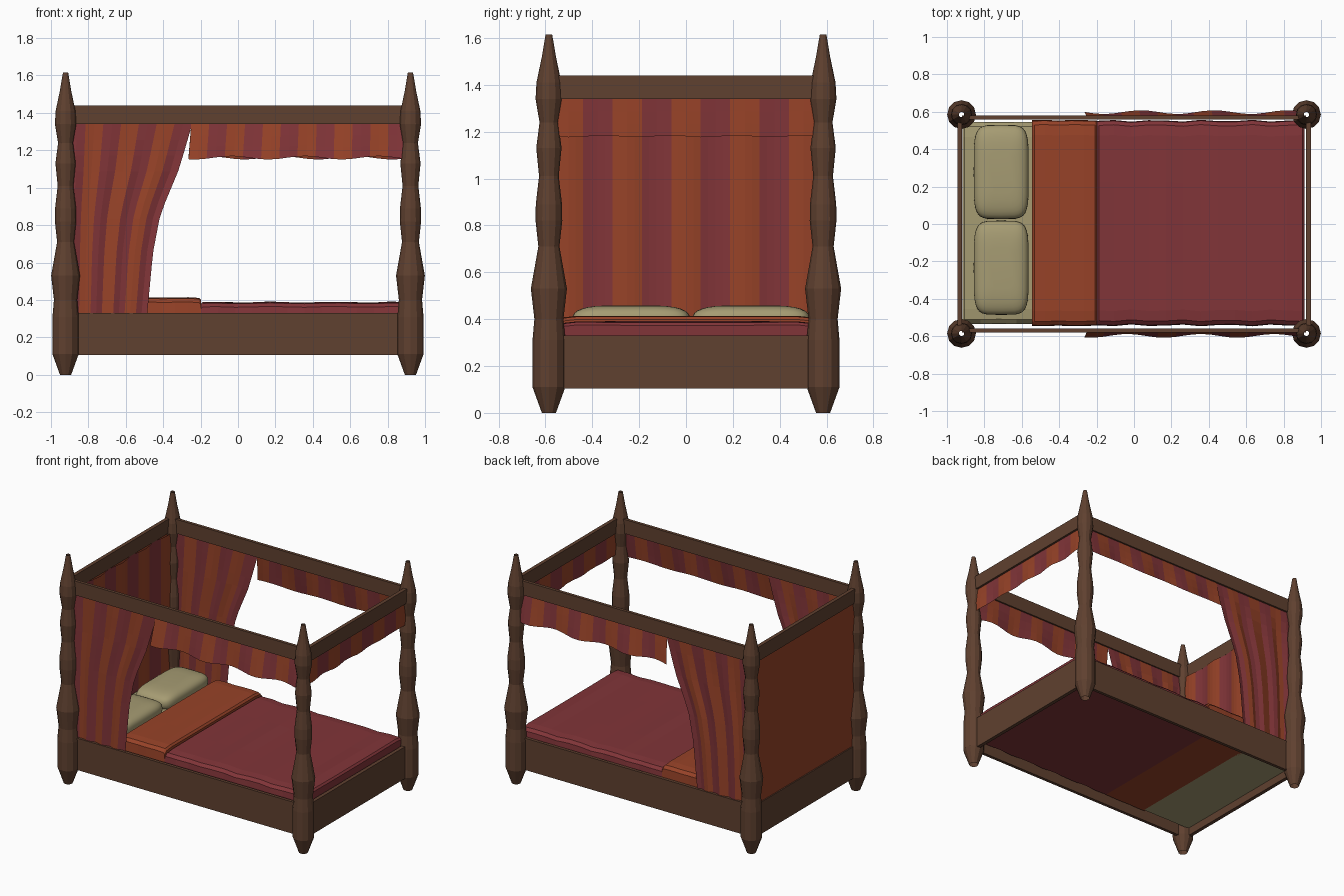
import bpy, math
from math import sin, cos, pi

if "Cube" in bpy.data.objects:
    bpy.data.objects.remove(bpy.data.objects["Cube"])


def material(name, rgb):
    m = bpy.data.materials.new(name)
    m.diffuse_color = (*rgb, 1)
    m.use_nodes = True
    m.node_tree.nodes["Principled BSDF"].inputs["Base Color"].default_value = m.diffuse_color
    return m


WOOD = material("dark_wood", (0.115, 0.052, 0.029))
RED = material("red_cloth", (0.22, 0.035, 0.04))
ORANGE = material("orange_cloth", (0.31, 0.055, 0.021))
PALE = material("pale_linen", (0.38, 0.33, 0.17))


def make(name, verts, faces, mats, smooth=False):
    me = bpy.data.meshes.new(name)
    me.from_pydata(verts, [], faces)
    for m in mats:
        me.materials.append(m)
    for p in me.polygons:
        p.use_smooth = smooth
    ob = bpy.data.objects.new(name, me)
    bpy.context.collection.objects.link(ob)
    return ob


def box(name, x0, x1, y0, y1, z0, z1, mat):
    v = [(x, y, z) for x in (x0, x1) for y in (y0, y1) for z in (z0, z1)]
    f = [(0, 1, 3, 2), (4, 6, 7, 5), (0, 4, 5, 1), (2, 3, 7, 6), (0, 2, 6, 4), (1, 5, 7, 3)]
    return make(name, v, f, [mat])


def loft(name, rings, mat, caps=True, smooth=False):
    n = len(rings[0])
    verts = [p for r in rings for p in r]
    faces = [(i * n + j, i * n + (j + 1) % n, (i + 1) * n + (j + 1) % n, (i + 1) * n + j)
             for i in range(len(rings) - 1) for j in range(n)]
    if caps:
        faces += [tuple(range(n))[::-1], tuple(range(len(verts) - n, len(verts)))]
    return make(name, verts, faces, [mat], smooth)


def striped(name, fn, stripes, rows, sub=2, first=0):
    """Hanging cloth: fn(u, v) gives a point, v = 0 at the top; stripes alternate colour."""
    cols = stripes * sub
    verts = [fn(i / cols, j / rows) for j in range(rows + 1) for i in range(cols + 1)]
    w = cols + 1
    faces = [(j * w + i, j * w + i + 1, (j + 1) * w + i + 1, (j + 1) * w + i)
             for j in range(rows) for i in range(cols)]
    ob = make(name, verts, faces, [RED, ORANGE])
    for k, p in enumerate(ob.data.polygons):
        p.material_index = ((k % cols) // sub + first) % 2
    return ob


# turned posts
PROFILE = [(.03, 0), (.07, .11), (.07, .31), (.062, .4), (.077, .53), (.045, .71), (.057, .82),
           (.056, .89), (.042, 1.01), (.054, 1.13), (.04, 1.24), (.057, 1.34), (.053, 1.41),
           (.03, 1.52), (.014, 1.615)]
for sx in (-1, 1):
    for sy in (-1, 1):
        rings = [[(sx * .922 + r * cos(k * pi / 6), sy * .585 + r * sin(k * pi / 6), z)
                  for k in range(12)] for r, z in PROFILE]
        loft(f"post_{'head' if sx < 0 else 'foot'}_{'front' if sy < 0 else 'back'}",
             rings, WOOD, caps=False)

# lower and upper rails
for label, z0, z1 in (("bed", .105, .33), ("canopy", 1.34, 1.44)):
    for s, side in ((-1, "front"), (1, "back")):
        box(f"{label}_rail_{side}", -.92, .92, s * .57 - .011, s * .57 + .011, z0, z1, WOOD)
    for s, side in ((-1, "head"), (1, "foot")):
        box(f"{label}_rail_{side}", s * .932 - .013, s * .932 + .013, -.57, .57, z0, z1, WOOD)


# bedding: rounded cross-sections lofted along the bed
def bedding(name, x0, x1, top, half, mat, n, wob):
    rings = []
    for i in range(n + 1):
        x = x0 + (x1 - x0) * i / n
        end = i in (0, n)
        drop = .014 if end else 0
        w = half + wob * sin(i * 2.3)
        h = top - drop + wob * .5 * sin(i * 1.7 + 1)
        right = [(w - .01, .16), (w, .325), (w - .004, h - .025), (w - .025, h - .006),
                 (w - .08, h), (w * .4, h + wob * .4 * cos(i * 2.9))]
        prof = [(-y, z) for y, z in right] + right[::-1]
        rings.append([(x, y + .005, z) for y, z in prof])
        if end and i == 0:
            rings.append([(x + .012, y + .005, z + (.012 if z > .33 else 0)) for y, z in prof])
        if end and i == n:
            rings.insert(-1, [(x - .012, y + .005, z + (.012 if z > .33 else 0)) for y, z in prof])
    return loft(name, rings, mat)


bedding("sheet", -.918, -.53, .365, .54, PALE, 4, .001)
bedding("blanket_fold", -.545, -.197, .413, .55, ORANGE, 5, .002)
bedding("blanket", -.2, .912, .388, .547, RED, 12, .005)


# pillows: rounded cushions
def spow(c, e):
    return math.copysign(abs(c) ** e, c)


for s, side in ((-1, "front"), (1, "back")):
    rings = []
    for j in range(1, 16):
        t = -pi / 2 + pi * j / 16
        r = spow(cos(t), .5)
        rings.append([(-.71 + .147 * r * spow(cos(a), .4), .022 + s * .256 + .252 * r * spow(sin(a), .4),
                       .395 + .064 * spow(sin(t), .75))
                      for a in (2 * pi * k / 32 for k in range(32))])
    loft(f"pillow_{side}", rings, PALE, smooth=True)

# tied-back side curtains
EDGE = [(1.34, -.245), (1.1, -.315), (.86, -.415), (.65, -.455), (.33, -.485)]


def edge_x(z):
    for (za, xa), (zb, xb) in zip(EDGE, EDGE[1:]):
        if z >= zb - 1e-6:
            return xa + (xb - xa) * (za - z) / (za - zb)
    return EDGE[-1][1]


for s, side in ((-1, "front"), (1, "back")):
    def curtain(u, v):
        z = 1.34 - 1.01 * v
        return (-.91 + u * (edge_x(z) + .91), s * (.568 + .008 * sin(u * 8 * pi) * min(1, v * 4)), z)

    def valance(u, v):
        x = -.25 + u * 1.15 - .015 * v * (1 - u)
        wave = sin(x * 16 + s)
        return (x, s * (.57 + v * (.028 + .01 * wave)), 1.34 - v * (.18 + .009 * wave))

    striped(f"side_curtain_{side}", curtain, 7, 12)
    striped(f"side_valance_{side}", valance, 12, 3, first=1)

# foot valance
striped("foot_valance", lambda u, v: (.93 + .006 * v * sin(u * 9 * pi), -.565 + 1.13 * u,
                                      1.34 - v * (.16 + .004 * sin(u * 25))), 9, 3, first=1)

# head curtain with plain backing panel
striped("head_curtain", lambda u, v: (-.912 + .008 * sin(u * 9 * pi), -.565 + 1.13 * u,
                                      1.34 - 1.01 * v), 9, 4, sub=4, first=1)
box("head_backing", -.936, -.928, -.57, .57, .33, 1.34, ORANGE)
